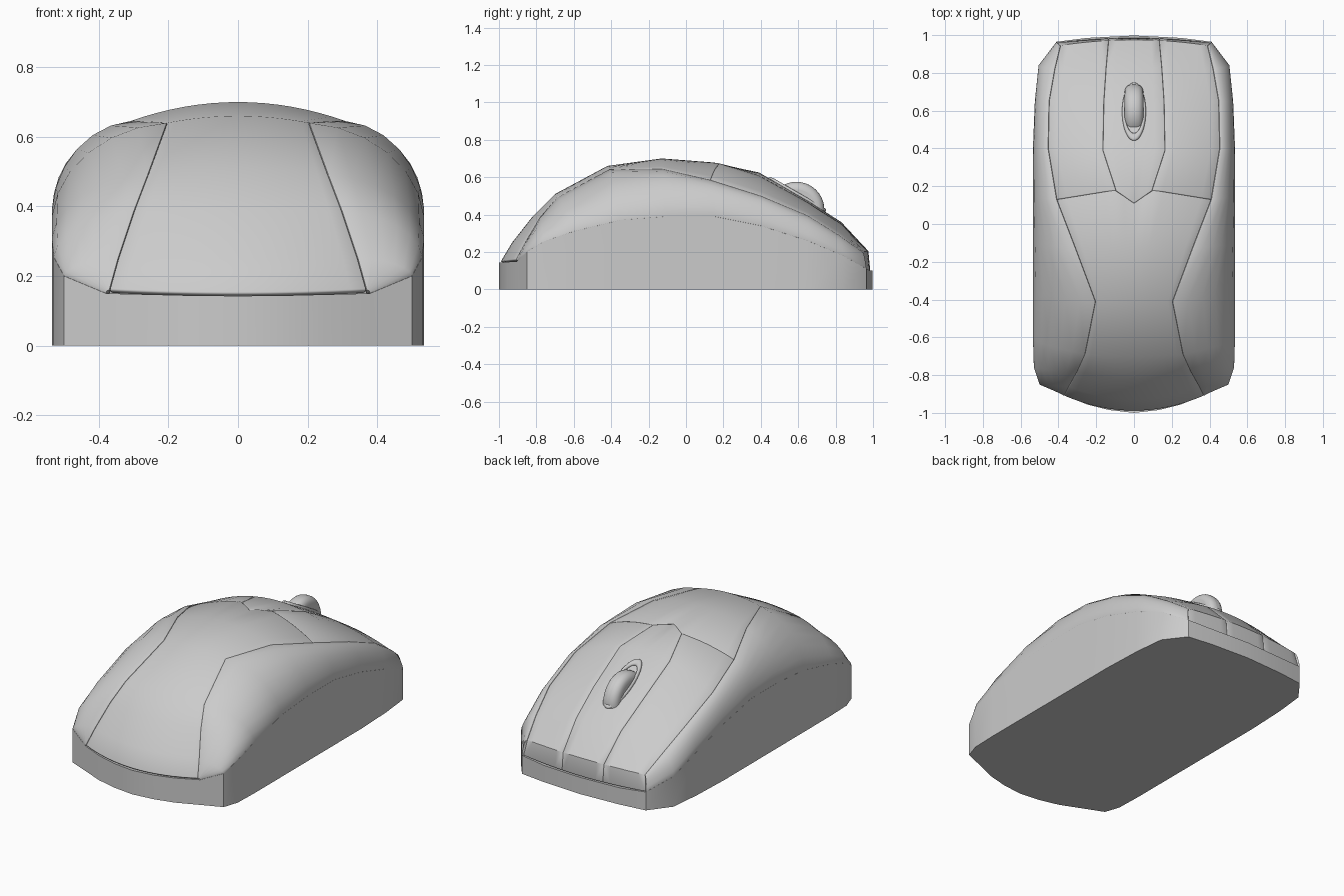
import bpy, bmesh, math

if "Cube" in bpy.data.objects:
    bpy.data.objects.remove(bpy.data.objects["Cube"])

# Shoulder edge, base rim edge and centre line, back to front
SHOULDER = [(.37, -.91, .16), (.345, -.86, .25), (.30, -.78, .385), (.26, -.69, .49),
            (.205, -.41, .64), (.31, -.13, .645), (.41, .13, .585), (.455, .40, .50),
            (.45, .65, .395), (.42, .82, .29), (.39, .945, .20), (.405, .96, .11)]
RIM = [(.38, -.90, .15), (.50, -.85, .20), (.53, -.76, .255), (.535, -.60, .31),
       (.535, -.35, .37), (.535, -.10, .39), (.535, .15, .39), (.535, .40, .34),
       (.525, .65, .26), (.505, .84, .18), (.41, .965, .11)]
CENTRE = [(-.99, .15), (-.93, .25), (-.82, .39), (-.70, .51), (-.42, .66), (-.13, .70),
          (.11, .68), (.39, .625), (.65, .475), (.83, .36), (.975, .205), (.985, .10)]
STRIP = {6: .095, 7: .165, 8: .16, 9: .148, 10: .135, 11: .135}
SEAM = 6   # row where the palm shell meets the buttons


def top_point(i, x):
    """Point on the crowned top surface at row i."""
    sx, sy, sz = SHOULDER[i]
    cy, cz = CENTRE[i]
    k = (x / sx) ** 2
    y = cy + (sy - cy) * k
    if i == SEAM:
        a = abs(x)
        y = .11 + .7 * a if a < .1 else .18 - .05 * (a - .1) / .31
    return (x, y, cz + (sz - cz) * k)


def flank_point(i, t):
    """Convex curve from the shoulder down to the rim."""
    s, r = SHOULDER[i], RIM[i]
    a = t * math.pi / 2
    fx = .88 * math.sin(a) + .12 * t
    fz = .88 * (1 - math.cos(a)) + .12 * t
    return (s[0] + (r[0] - s[0]) * fx, s[1] + (r[1] - s[1]) * t, s[2] + (r[2] - s[2]) * fz)


def finish(bm, name):
    me = bpy.data.meshes.new(name)
    bm.to_mesh(me)
    bm.free()
    ob = bpy.data.objects.new(name, me)
    bpy.context.collection.objects.link(ob)
    smooth(ob, 35)
    return ob


def smooth(ob, angle):
    bpy.ops.object.select_all(action='DESELECT')
    ob.select_set(True)
    bpy.context.view_layer.objects.active = ob
    bpy.ops.object.shade_smooth_by_angle(angle=math.radians(angle))


def panel(name, rows, mirror=False):
    """Thin panel from a grid of points, with softened seams."""
    bm = bmesh.new()
    grid = [[bm.verts.new(p) for p in row] for row in rows]
    for a, b in zip(grid, grid[1:]):
        for j in range(len(a) - 1):
            bm.faces.new((a[j], a[j + 1], b[j + 1], b[j]))
    bmesh.ops.remove_doubles(bm, verts=bm.verts, dist=.0005)
    bmesh.ops.recalc_face_normals(bm, faces=bm.faces)
    if sum(f.normal.z * f.calc_area() for f in bm.faces) < 0:
        bmesh.ops.reverse_faces(bm, faces=bm.faces)
    ob = finish(bm, name)
    sol = ob.modifiers.new("thickness", 'SOLIDIFY')
    sol.thickness, sol.offset = .02, -1
    bev = ob.modifiers.new("soft_seam", 'BEVEL')
    bev.width, bev.segments, bev.angle_limit = .005, 2, math.radians(65)
    if mirror:
        ob.modifiers.new("mirror", 'MIRROR').use_clip = False
    return ob


def spread(a, b, n):
    return [a + (b - a) * j / n for j in range(n + 1)]


# Palm shell
panel("palm_shell", [[top_point(i, x) for x in spread(-SHOULDER[i][0], SHOULDER[i][0], 16)]
                     for i in range(SEAM + 1)])

# Centre strip between the buttons
panel("centre_strip", [[top_point(i, x) for x in spread(-w, w, 6)] for i, w in STRIP.items()])

# Left and right buttons
panel("main_buttons", [[top_point(i, x) for x in spread(w, SHOULDER[i][0], 6)]
                       for i, w in STRIP.items()], mirror=True)

# Side panels
panel("side_panels", [[flank_point(i, t) for t in spread(0, 1, 6)]
                      for i in range(len(RIM))], mirror=True)

# Base tub: outline wall, bottom plate and inner lip
half = ([(0, -1, .143), (.13, -.985, .144), (.25, -.955, .147)] + RIM
        + [(.25, .985, .10), (0, .998, .10)])
outline = half + [(-x, y, z) for x, y, z in half[-2:0:-1]]
bm = bmesh.new()
low = [bm.verts.new((x, y, 0)) for x, y, z in outline]
top = [bm.verts.new(p) for p in outline]
lip = [bm.verts.new((x * .95, y * .97, z - .005)) for x, y, z in outline]
bm.faces.new(low[::-1])
n = len(outline)
for a, b in ((low, top), (top, lip)):
    for j in range(n):
        k = (j + 1) % n
        bm.faces.new((a[j], a[k], b[k], b[j]))
finish(bm, "base")

# Scroll wheel
bpy.ops.mesh.primitive_cylinder_add(vertices=40, radius=.15, depth=.1,
                                    location=(0, .59, .425), rotation=(0, math.pi / 2, 0))
wheel = bpy.context.object
wheel.name = "scroll_wheel"
bev = wheel.modifiers.new("round", 'BEVEL')
bev.width, bev.segments = .04, 5
smooth(wheel, 40)

# Collar around the wheel
bpy.ops.mesh.primitive_torus_add(major_radius=.1, minor_radius=.015, major_segments=40,
                                 minor_segments=8, location=(0, .595, .507),
                                 rotation=(math.radians(-30), 0, 0))
collar = bpy.context.object
collar.name = "wheel_collar"
collar.scale = (.55, 1.55, .8)
smooth(collar, 60)
